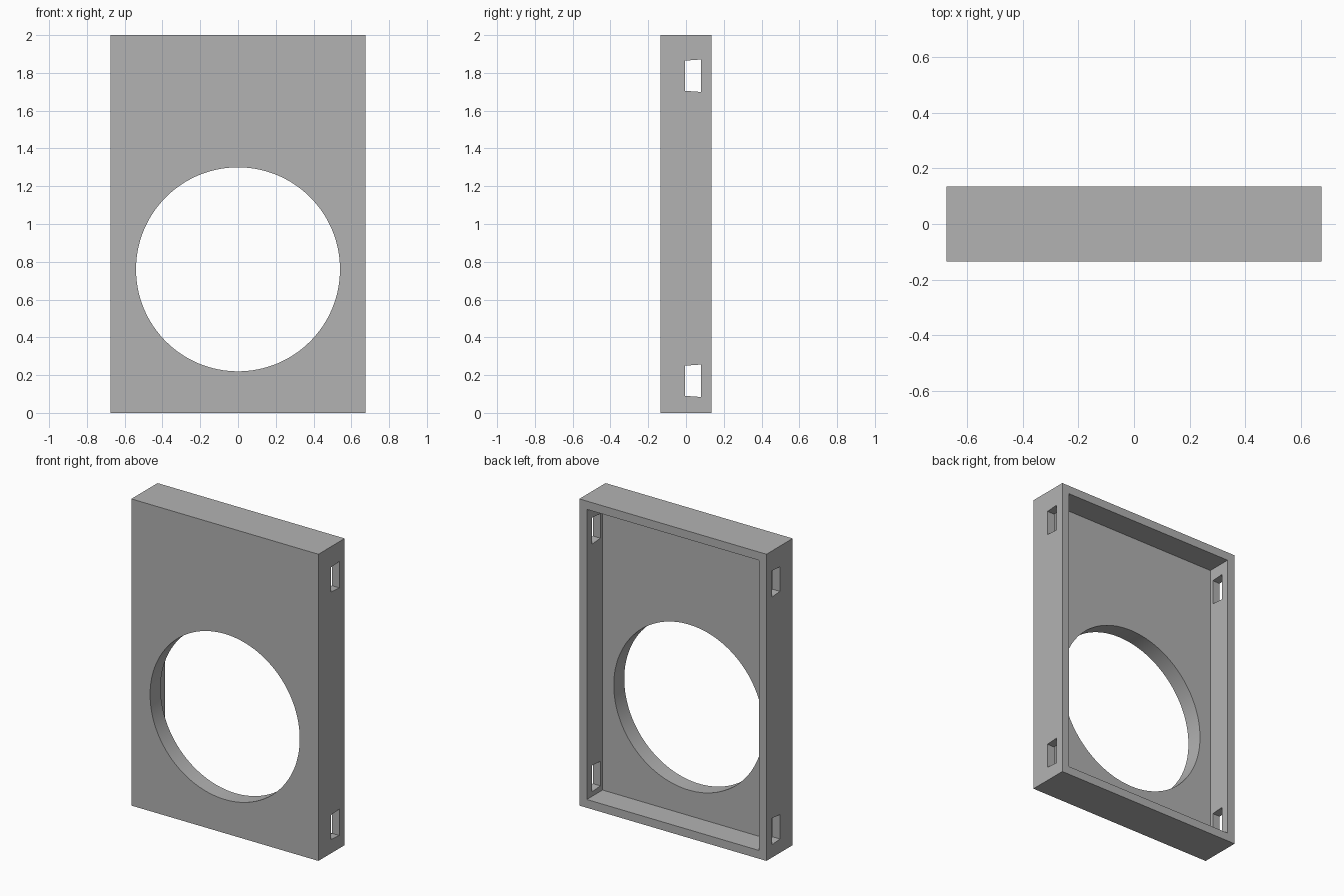
import bpy
import bmesh
from math import radians

old = bpy.data.objects.get("Cube")
if old:
    bpy.data.objects.remove(old, do_unlink=True)

WIDTH, DEPTH, HEIGHT = 1.35, 0.27, 2.0
WALL, PANEL = 0.054, 0.108
HOLE_R, HOLE_Z = 0.54, 0.76

grey = bpy.data.materials.new("plain grey")
grey.use_nodes = True
colour = (0.448, 0.448, 0.448, 1)
grey.diffuse_color = colour
grey.node_tree.nodes["Principled BSDF"].inputs["Base Color"].default_value = colour


def prism(name, outline, axis, start, end):
    """Extrude a closed outline along x or y; outline points are (other, z)."""
    bm = bmesh.new()
    place = (lambda a, z: (start, a, z)) if axis == "x" else (lambda a, z: (a, start, z))
    face = bm.faces.new([bm.verts.new(place(a, z)) for a, z in outline])
    moved = bmesh.ops.extrude_face_region(bm, geom=[face])["geom"]
    step = (end - start, 0, 0) if axis == "x" else (0, end - start, 0)
    bmesh.ops.translate(bm, vec=step,
                        verts=[v for v in moved if isinstance(v, bmesh.types.BMVert)])
    bmesh.ops.recalc_face_normals(bm, faces=bm.faces)
    mesh = bpy.data.meshes.new(name)
    bm.to_mesh(mesh)
    bm.free()
    mesh.materials.append(grey)
    obj = bpy.data.objects.new(name, mesh)
    bpy.context.collection.objects.link(obj)
    return obj


def rectangle(half, low, high):
    return [(-half, low), (half, low), (half, high), (-half, high)]


def cut(target, cutter):
    """Subtract the cutter from the target and throw the cutter away."""
    mod = target.modifiers.new("cut", "BOOLEAN")
    mod.operation, mod.solver, mod.object = "DIFFERENCE", "EXACT", cutter
    bpy.ops.object.select_all(action="DESELECT")
    bpy.context.view_layer.objects.active = target
    target.select_set(True)
    bpy.ops.object.modifier_apply(modifier=mod.name)
    bpy.data.objects.remove(cutter, do_unlink=True)


# Panel block, with the back hollowed out to leave a rim
panel = prism("speaker_style_panel", rectangle(WIDTH / 2, 0, HEIGHT), "y", -DEPTH / 2, DEPTH / 2)
panel.name = "panel_housing"
cut(panel, prism("pocket_cutter", rectangle(WIDTH / 2 - WALL, WALL, HEIGHT - WALL),
                 "y", -DEPTH / 2 + PANEL, DEPTH))

# Large round opening
bpy.ops.mesh.primitive_cylinder_add(vertices=128, radius=HOLE_R, depth=1,
                                    location=(0, 0, HOLE_Z), rotation=(radians(90), 0, 0))
round_cutter = bpy.context.object
round_cutter.data.materials.append(grey)
cut(panel, round_cutter)

# Slots through both side walls, slightly flared towards the back
for z in (0.17, 1.785):
    slot = [(-0.004, z - 0.08), (0.08, z - 0.086), (0.08, z + 0.086), (-0.004, z + 0.08)]
    cut(panel, prism("slot_cutter", slot, "x", -1, 1))

bpy.ops.object.shade_smooth_by_angle(angle=radians(30))
panel.data.name = "panel_housing"
